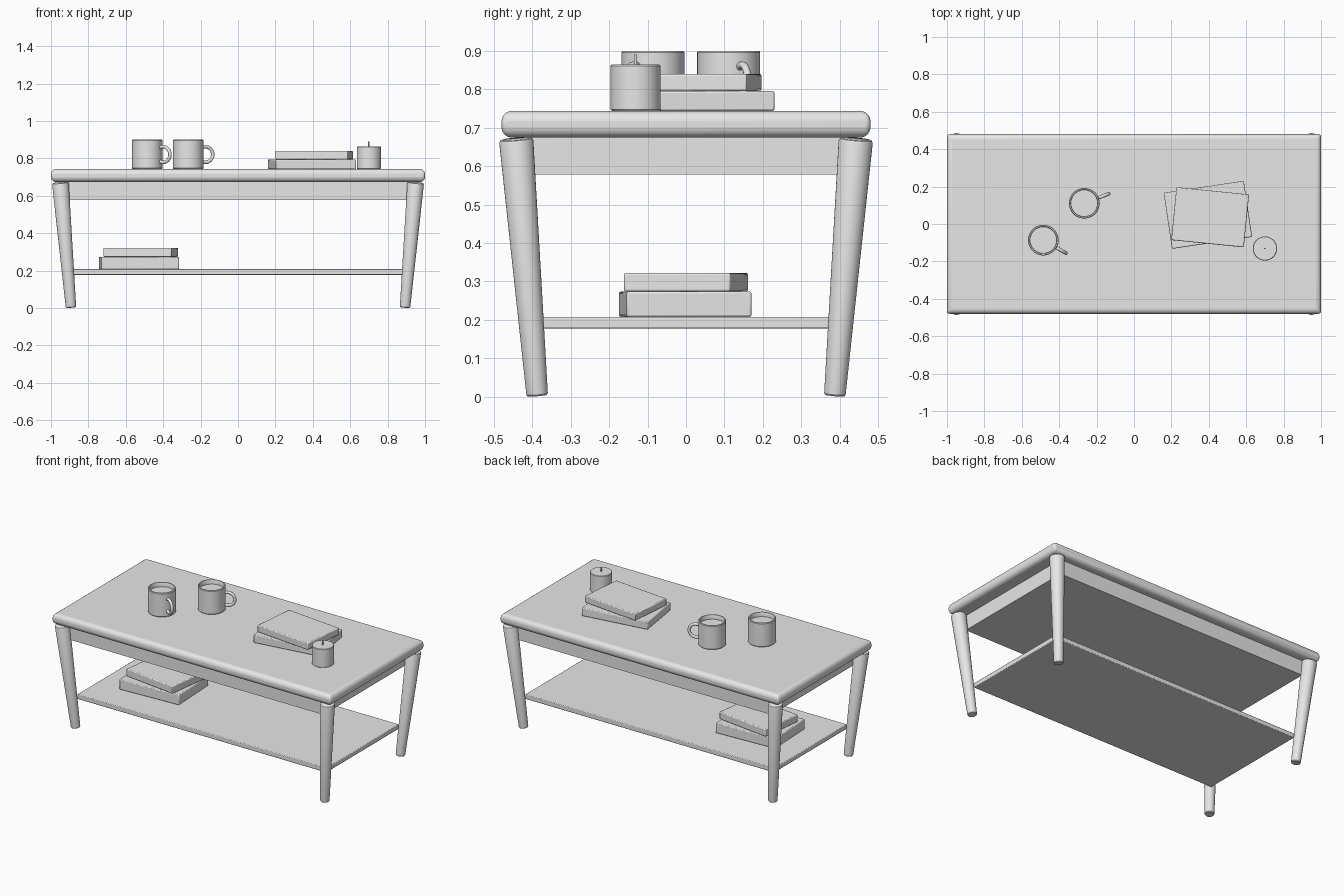
import bpy, bmesh
from math import radians, cos, sin, pi
from mathutils import Vector, Matrix

cube = bpy.data.objects.get("Cube")
if cube:
    bpy.data.objects.remove(cube, do_unlink=True)

grey = bpy.data.materials.new("light_grey")
grey.use_nodes = True
grey.diffuse_color = (0.8, 0.8, 0.8, 1)
grey.node_tree.nodes["Principled BSDF"].inputs["Base Color"].default_value = grey.diffuse_color


def finish(name, bm, smooth=True):
    """Turn a bmesh into a shaded object."""
    bmesh.ops.recalc_face_normals(bm, faces=bm.faces)
    mesh = bpy.data.meshes.new(name)
    bm.to_mesh(mesh)
    bm.free()
    mesh.materials.append(grey)
    obj = bpy.data.objects.new(name, mesh)
    bpy.context.collection.objects.link(obj)
    if smooth:
        bpy.ops.object.select_all(action='DESELECT')
        obj.select_set(True)
        bpy.context.view_layer.objects.active = obj
        bpy.ops.object.shade_smooth_by_angle(angle=radians(35))
    return obj


def box(name, size, center, turn=0, bevel=0, segments=2, upright=1):
    """Box with rounded edges; upright scales the rounding of vertical edges."""
    bm = bmesh.new()
    bmesh.ops.create_cube(bm, size=1)
    bmesh.ops.scale(bm, vec=size, verts=bm.verts)
    weight = bm.edges.layers.float.new("bevel_weight_edge")
    for e in bm.edges:
        a, b = e.verts
        e[weight] = upright if abs(a.co.z - b.co.z) > 1e-4 else 1
    obj = finish(name, bm, smooth=bevel > 0)
    obj.location = center
    obj.rotation_euler.z = radians(turn)
    if bevel:
        mod = obj.modifiers.new("rounding", 'BEVEL')
        mod.limit_method = 'WEIGHT'
        mod.width = bevel
        mod.segments = segments
    return obj


def lathe(name, profile, center, steps=48):
    """Spin an (r, z) outline that starts and ends on the axis."""
    bm = bmesh.new()
    verts = [bm.verts.new((r, 0, z)) for r, z in profile]
    edges = [bm.edges.new(pair) for pair in zip(verts, verts[1:])]
    bmesh.ops.spin(bm, geom=verts + edges, cent=(0, 0, 0), axis=(0, 0, 1),
                   angle=2 * pi, steps=steps)
    bmesh.ops.remove_doubles(bm, verts=bm.verts, dist=1e-5)
    obj = finish(name, bm)
    obj.location = center
    return obj


# Table body
top_z = 0.744
box("table_top", (2, 0.96, 0.07), (0, 0, top_z - 0.035), bevel=0.028, segments=6, upright=0.5)
box("apron", (1.82, 0.85, 0.1), (0, 0, 0.628))
box("lower_shelf", (1.787, 0.744, 0.03), (0, 0, 0.193), bevel=0.004)

# Splayed tapered legs
for sx, side in ((1, "left"), (-1, "right")):
    for sy, end in ((-1, "front"), (1, "back")):
        foot = Vector((0.893 * sx, 0.387 * sy, 0.0035))
        head = Vector((0.95 * sx, 0.442 * sy, 0.671))
        axis = head - foot
        h = axis.length
        leg = lathe(f"{end}_{side}_leg",
                    [(0, 0), (0.025, 0), (0.028, 0.004), (0.0445, h - 0.008),
                     (0.042, h - 0.002), (0.038, h), (0, h)], foot, 32)
        leg.rotation_euler = axis.to_track_quat('Z', 'Y').to_euler()

# Two stacks of books: width, depth, bottom, top, x, y, turn
books = {
    "table_book_lower": (0.433, 0.303, top_z, 0.795, 0.395, 0.049, 8.5),
    "table_book_upper": (0.39, 0.284, 0.795, 0.84, 0.407, 0.036, -5.7),
    "shelf_book_lower": (0.414, 0.325, 0.208, 0.274, -0.53, -0.002, 2.8),
    "shelf_book_upper": (0.367, 0.28, 0.274, 0.322, -0.52, 0, -7.4),
}
for name, (w, d, z0, z1, x, y, turn) in books.items():
    box(name, (w, d, z1 - z0), (x, y, (z0 + z1) / 2), turn, bevel=0.005)


def ring(name, major, minor, center, turn, steps=40, sides=12):
    """Upright torus whose plane contains the given direction."""
    bm = bmesh.new()
    bmesh.ops.create_circle(bm, segments=sides, radius=minor,
                            matrix=Matrix.Translation((major, 0, 0)))
    bmesh.ops.spin(bm, geom=bm.verts[:] + bm.edges[:], cent=(0, 0, 0),
                   axis=(0, 1, 0), angle=2 * pi, steps=steps)
    bmesh.ops.remove_doubles(bm, verts=bm.verts, dist=1e-5)
    obj = finish(name, bm)
    obj.location = center
    obj.rotation_euler.z = turn
    return obj


# Filled mugs with ring handles
mug = [(0, 0), (0.077, 0), (0.082, 0.005), (0.082, 0.152), (0.079, 0.156),
       (0.073, 0.156), (0.071, 0.153), (0.071, 0.128), (0, 0.128)]
for label, x, y, turn in (("front", -0.485, -0.086, -30), ("back", -0.266, 0.111, 21)):
    a = radians(turn)
    lathe(f"{label}_mug", mug, (x, y, top_z))
    ring(f"{label}_mug_handle", 0.042, 0.0095,
         (x + 0.098 * cos(a), y + 0.098 * sin(a), 0.821), a)

# Candle and wick
candle = (0.7, -0.131, top_z)
lathe("candle", [(0, 0), (0.062, 0), (0.065, 0.003), (0.065, 0.117), (0.062, 0.12), (0, 0.12)], candle)
lathe("candle_wick", [(0, 0.115), (0.004, 0.115), (0.004, 0.147), (0, 0.147)], candle, 12)
